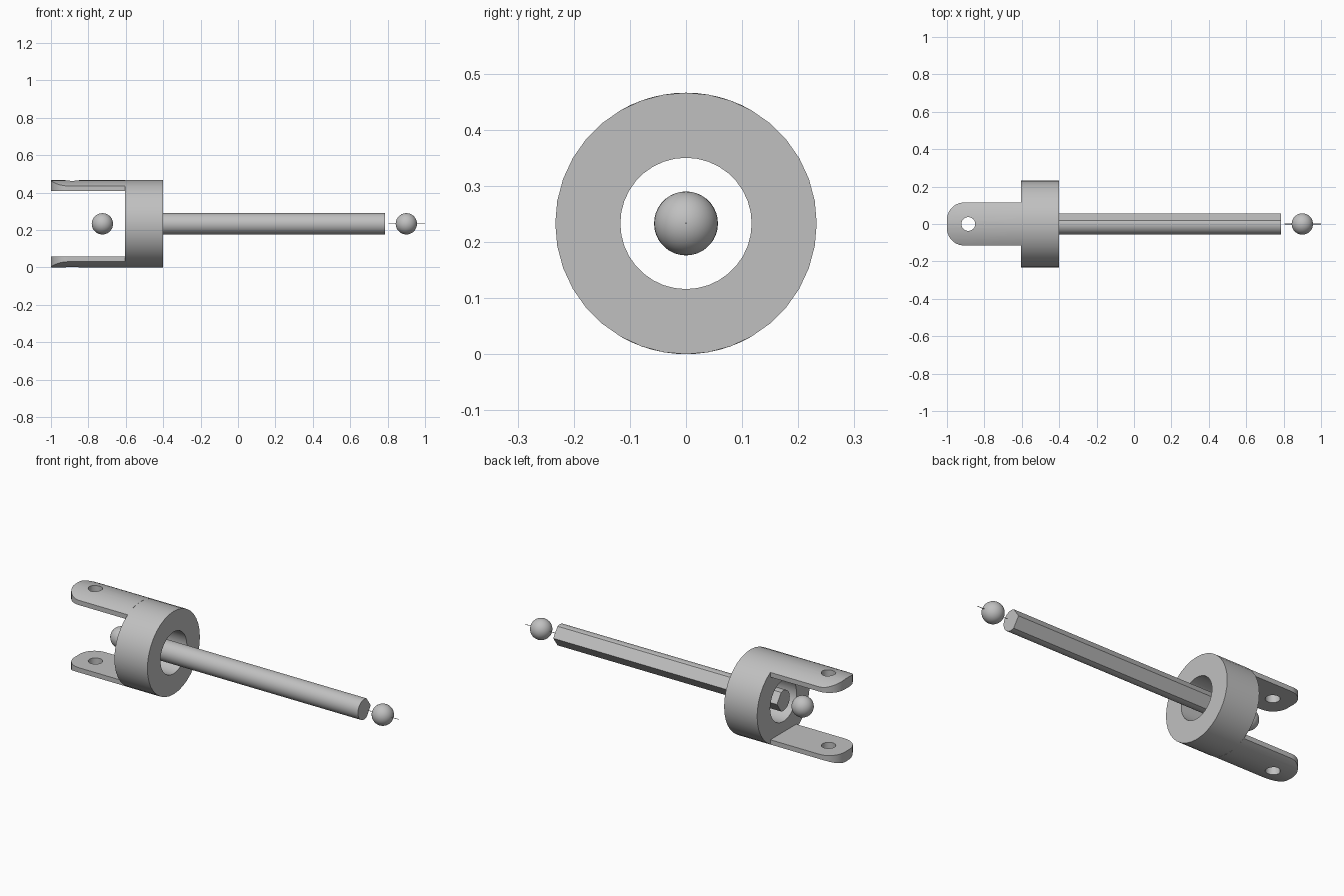
import bpy, bmesh, math
from mathutils import Matrix, Vector

cube = bpy.data.objects.get("Cube")
if cube:
    bpy.data.objects.remove(cube, do_unlink=True)

AXIS_Z = 0.233       # height of the shared centre line
COLLAR_R = 0.233
ROD_R = 0.057
COLLAR_BACK = -0.605

grey = bpy.data.materials.new("plain grey")
grey.use_nodes = True
COLOUR = (0.53, 0.53, 0.53, 1)
grey.diffuse_color = COLOUR
grey.node_tree.nodes["Principled BSDF"].inputs["Base Color"].default_value = COLOUR


def finish(name, bm):
    """Turn a bmesh into an object lying on the centre line."""
    bmesh.ops.recalc_face_normals(bm, faces=bm.faces)
    bmesh.ops.translate(bm, verts=bm.verts, vec=(0, 0, AXIS_Z))
    mesh = bpy.data.meshes.new(name)
    bm.to_mesh(mesh)
    bm.free()
    mesh.materials.append(grey)
    obj = bpy.data.objects.new(name, mesh)
    bpy.context.collection.objects.link(obj)
    return obj


def smooth(obj):
    bpy.ops.object.select_all(action='DESELECT')
    obj.select_set(True)
    bpy.context.view_layer.objects.active = obj
    bpy.ops.object.shade_smooth_by_angle(angle=math.radians(30))


def arc(cx, cy, r, start, end, n):
    steps = [math.radians(start + (end - start) * i / n) for i in range(n + 1)]
    return [(cx + r * math.cos(a), cy + r * math.sin(a)) for a in steps]


def prism(name, points, vec):
    """Extrude a closed outline along a vector."""
    bm = bmesh.new()
    face = bm.faces.new([bm.verts.new(p) for p in points])
    out = bmesh.ops.extrude_face_region(bm, geom=[face], use_keep_orig=True)
    moved = [v for v in out["geom"] if isinstance(v, bmesh.types.BMVert)]
    bmesh.ops.translate(bm, verts=moved, vec=vec)
    return finish(name, bm)


def rod(name, x0, x1, section):
    return prism(name, [(x0, y, z) for y, z in section], (x1 - x0, 0, 0))


def cut(obj, cutter, operation):
    cutter.hide_render = True
    mod = obj.modifiers.new("cut", 'BOOLEAN')
    mod.operation = operation
    mod.solver = 'EXACT'
    mod.object = cutter
    bpy.context.view_layer.objects.active = obj
    bpy.ops.object.modifier_apply(modifier=mod.name)
    bpy.data.objects.remove(cutter, do_unlink=True)


def circle(r, n, cx=0, cy=0):
    return arc(cx, cy, r, 0, 360, n)[:-1]


# Collar: a rectangular section spun round the centre line
bm = bmesh.new()
section = [(COLLAR_BACK, COLLAR_R), (-0.4, COLLAR_R), (-0.4, 0.117), (COLLAR_BACK, 0.117)]
loop = [bm.verts.new((x, 0, r)) for x, r in section]
edges = [bm.edges.new((loop[i - 1], loop[i])) for i in range(len(loop))]
bmesh.ops.spin(bm, geom=loop + edges, cent=(0, 0, 0), axis=(1, 0, 0),
               angle=math.tau, steps=36, use_merge=True)
bmesh.ops.remove_doubles(bm, verts=bm.verts, dist=1e-5)
smooth(finish("collar", bm))

# Fork prongs: rounded tabs trimmed to the collar's curve, each with a pin hole
HALF_W, CORNER, INNER = 0.115, 0.092, 0.176
tip = -1 + CORNER
side = HALF_W - CORNER
outline = ([(COLLAR_BACK, -HALF_W), (COLLAR_BACK, HALF_W)]
           + arc(tip, side, CORNER, 90, 180, 10)
           + arc(tip, -side, CORNER, 180, 270, 10))
for name, sign in (("upper_prong", 1), ("lower_prong", -1)):
    prong = prism(name, [(x, y, sign * INNER) for x, y in outline], (0, 0, sign * 0.1))
    cut(prong, rod("trim", -1.1, -0.5, circle(COLLAR_R, 72)), 'INTERSECT')
    hole = [(x, y, sign * 0.1) for x, y in circle(0.037, 24, -0.886)]
    cut(prong, prism("pin_hole", hole, (0, 0, sign * 0.2)), 'DIFFERENCE')
    smooth(prong)

# Shaft: round at the front, two flats meeting in a ridge at the back
shaft_section = arc(0, 0, ROD_R, 70, 290, 22) + [(ROD_R, 0)]
smooth(rod("shaft", -0.605, 0.785, shaft_section))

# Balls at both ends, with a fine needle through the outer one
for name, x in (("inner_ball", -0.725), ("outer_ball", 0.9)):
    bm = bmesh.new()
    bmesh.ops.create_uvsphere(bm, u_segments=32, v_segments=18, radius=ROD_R,
                              matrix=Matrix.Translation(Vector((x, 0, 0))))
    smooth(finish(name, bm))
smooth(rod("needle", 0.805, 1.0, circle(0.0015, 8)))
